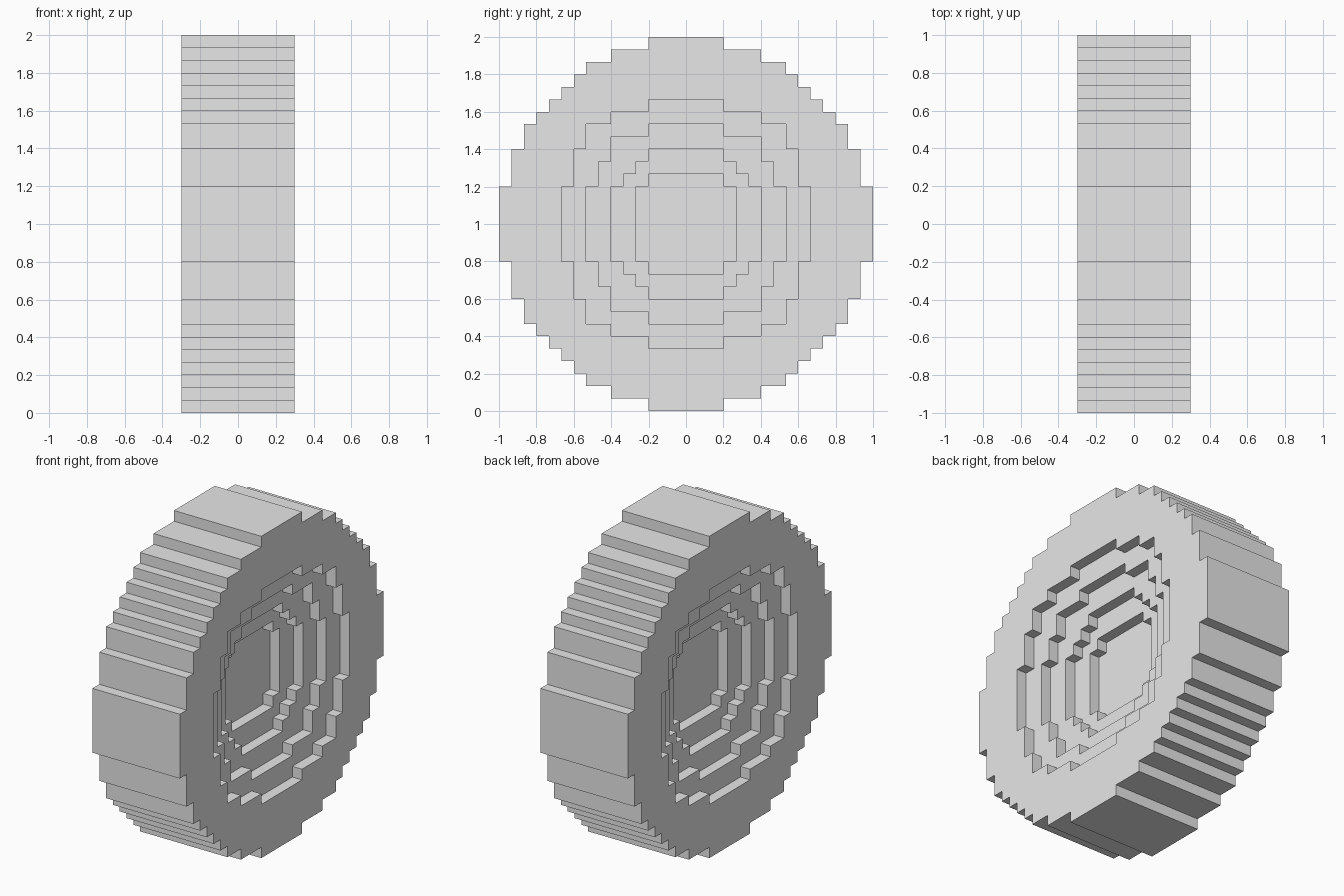
import bpy
import bmesh

cube = bpy.data.objects.get("Cube")
if cube:
    bpy.data.objects.remove(cube, do_unlink=True)

UNIT = 1 / 15          # size of one block step
HALF_WIDTH = 4.5       # half the wheel's width, in blocks

# Stepped circles: outer corners of one quarter as (y, z), in blocks
TREAD = [(3, 15), (6, 14), (8, 13), (9, 12), (10, 11),
         (11, 10), (12, 9), (13, 8), (14, 6), (15, 3)]
RECESSES = [
    [(3, 10), (6, 9), (8, 8), (9, 6), (10, 3)],
    [(3, 8), (6, 7), (7, 5), (8, 3)],
    [(3, 6), (4, 5), (5, 4), (6, 3)],
    [(3, 4), (4, 3)],
]


def stepped_outline(corners):
    """Full closed outline from the corners of one quarter."""
    quarter = []
    for i, (y, z) in enumerate(corners):
        quarter.append((y, z))
        if i + 1 < len(corners):
            quarter.append((y, corners[i + 1][1]))
    half = quarter + [(y, -z) for y, z in reversed(quarter)]
    return half + [(-y, z) for y, z in reversed(half)]


def add_loop(bm, corners, x):
    """Closed ring of edges at a given x."""
    verts = [bm.verts.new((x * UNIT, y * UNIT, z * UNIT + 1))
             for y, z in stepped_outline(corners)]
    edges = [bm.edges.new((v, verts[i - 1])) for i, v in enumerate(verts)]
    return verts, edges


def add_walls(bm, a, b):
    """Quads joining two matching rings."""
    for i in range(len(a)):
        bm.faces.new((a[i - 1], a[i], b[i], b[i - 1]))


bm = bmesh.new()
rims = []
for side in (-1, 1):
    # Outer rim of this side
    rim, border = add_loop(bm, TREAD, side * HALF_WIDTH)
    rims.append(rim)
    # Each recess sinks one block deeper than the one around it
    for step, corners in enumerate(RECESSES):
        depth = HALF_WIDTH - step
        top, top_edges = add_loop(bm, corners, side * depth)
        bmesh.ops.triangle_fill(bm, edges=border + top_edges,
                                use_beauty=True, normal=(side, 0, 0))
        floor, border = add_loop(bm, corners, side * (depth - 1))
        add_walls(bm, top, floor)
    # Hub floor
    bm.faces.new(floor)

# Tread around the wheel
add_walls(bm, *rims)
bmesh.ops.recalc_face_normals(bm, faces=bm.faces)

mesh = bpy.data.meshes.new("wheel")
bm.to_mesh(mesh)
bm.free()

# Plain grey over the whole wheel
grey = bpy.data.materials.new("light_grey")
grey.use_nodes = True
color = (0.8, 0.8, 0.8, 1)
grey.diffuse_color = color
for node in grey.node_tree.nodes:
    if node.type == 'BSDF_PRINCIPLED':
        node.inputs["Base Color"].default_value = color
mesh.materials.append(grey)

wheel = bpy.data.objects.new("wheel", mesh)
bpy.context.collection.objects.link(wheel)
